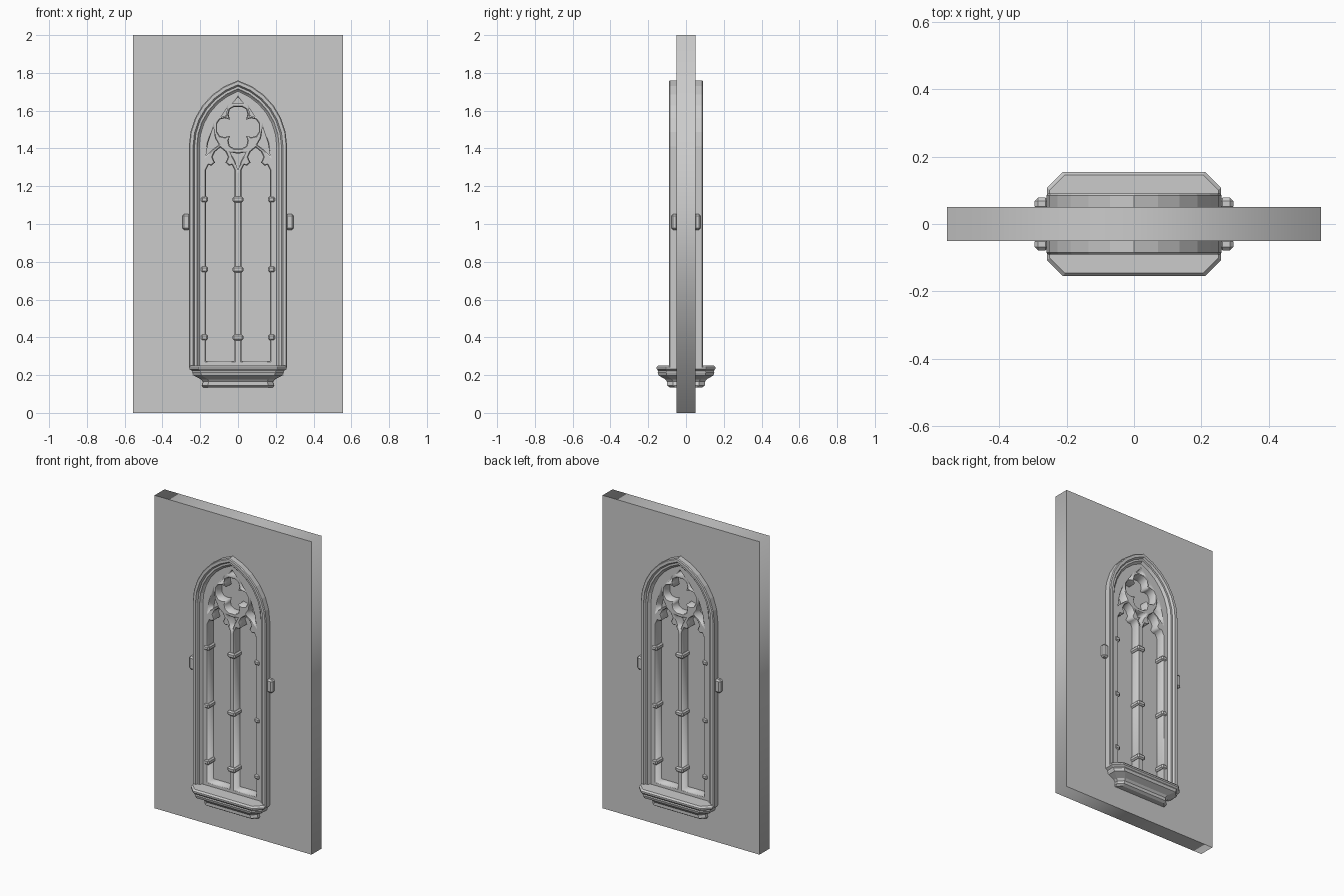
import bpy, bmesh, math
from mathutils import Matrix

if "Cube" in bpy.data.objects:
    bpy.data.objects.remove(bpy.data.objects["Cube"])

SPRING, HALF, R = 1.41, 0.26, 0.366
BASE = 0.24


def arch(inset, base=BASE, n=6):
    """Pointed arch outline from bottom right over the apex to bottom left."""
    r, cx = R - inset, HALF - R
    top = math.acos(-cx / r)
    right = [(HALF - inset, base)]
    right += [(cx + r * math.cos(top * i / n), SPRING + r * math.sin(top * i / n)) for i in range(n + 1)]
    right[-1] = (0, right[-1][1])
    return right + [(-x, z) for x, z in right[-2::-1]]


def plate(name, outlines, half_depth, bevel=0.0):
    """Filled outlines (inner ones are holes), extruded along y with a chamfer."""
    cu = bpy.data.curves.new(name, 'CURVE')
    cu.dimensions = '2D'
    cu.fill_mode = 'BOTH'
    cu.extrude = half_depth - bevel
    cu.bevel_depth = bevel
    cu.bevel_resolution = 0
    cu.offset = -bevel
    for pts in outlines:
        s = cu.splines.new('POLY')
        s.points.add(len(pts) - 1)
        for p, (x, z) in zip(s.points, pts):
            p.co = (x, z, 0, 1)
        s.use_cyclic_u = True
    ob = bpy.data.objects.new(name, cu)
    bpy.context.collection.objects.link(ob)
    bpy.ops.object.select_all(action='DESELECT')
    ob.select_set(True)
    bpy.context.view_layer.objects.active = ob
    bpy.ops.object.convert(target='MESH')
    ob = bpy.context.object
    ob.name = name
    ob.data.transform(Matrix.Rotation(math.pi / 2, 4, 'X'))
    return ob


def loft(name, rings, closed_ring, closed_loft):
    bm = bmesh.new()
    vs = [[bm.verts.new(p) for p in ring] for ring in rings]
    m, n = len(vs), len(vs[0])
    for i in range(m if closed_loft else m - 1):
        a, b = vs[i], vs[(i + 1) % m]
        for j in range(n if closed_ring else n - 1):
            k = (j + 1) % n
            bm.faces.new((a[j], a[k], b[k], b[j]))
    if closed_ring and not closed_loft:
        bm.faces.new(vs[0])
        bm.faces.new(vs[-1])
    bmesh.ops.recalc_face_normals(bm, faces=bm.faces)
    me = bpy.data.meshes.new(name)
    bm.to_mesh(me)
    bm.free()
    ob = bpy.data.objects.new(name, me)
    bpy.context.collection.objects.link(ob)
    return ob


def block(name, loc, size, bevel):
    bpy.ops.mesh.primitive_cube_add(size=1, location=loc)
    ob = bpy.context.object
    ob.name = name
    ob.data.transform(Matrix.Diagonal((*size, 1)))
    mod = ob.modifiers.new('chamfer', 'BEVEL')
    mod.width = bevel
    mod.segments = 1


def mirror_x(pts):
    return [(-x, z) for x, z in pts]


# Wall with arched hole, and thin pane
plate('wall', [[(-.555, 0), (.555, 0), (.555, 2), (-.555, 2)], arch(0.02, 0.2)], 0.05)
plate('pane', [arch(0.03)], 0.005)

# Moulded frame: (inset, y) profile swept along the arch, same on both faces
prof = [(0, .085), (.005, .09), (.022, .09), (.03, .077), (.042, .077), (.05, .066), (.06, .058)]
prof += [(d, -y) for d, y in reversed(prof)]
loft('frame', [[(x, y, z) for x, z in arch(d)] for d, y in prof], False, True)

# Tracery openings
half = [(.076, .275), (.076, 1.285), (.062, 1.312), (.046, 1.31), (.028, 1.325),
        (.041, 1.355), (.028, 1.382), (0, 1.405)]
lancet = [(.094 + x, z) for x, z in half] + [(.094 - x, z) for x, z in half[-2::-1]]
foil = [(.022, .11), (.044, .096), (.05, .07), (.043, .043), (.07, .05), (.096, .044), (.11, .022)]
quatrefoil = []
for sx, sz in ((1, 1), (1, -1), (-1, -1), (-1, 1)):
    quarter = [(sx * x, 1.51 + sz * z) for x, z in foil]
    quatrefoil += quarter if sx * sz > 0 else quarter[::-1]
dagger = [(.17, 1.36), (.158, 1.43), (.13, 1.515), (.122, 1.455), (.102, 1.42), (.135, 1.395)]
spandrel = [(.092, 1.565), (.058, 1.615), (.062, 1.575)]
top_eye = [(-.03, 1.637), (.03, 1.637), (0, 1.672)]
low_eye = [(-.042, 1.38), (0, 1.372), (.042, 1.38), (.016, 1.335), (0, 1.283), (-.016, 1.335)]
holes = [quatrefoil, top_eye, low_eye]
for h in (lancet, dagger, spandrel):
    holes += [h, mirror_x(h)]
plate('tracery', [arch(0.03)] + holes, 0.062, 0.005)

# Shaft rings on mullion and jambs
for z in (.4, .76, 1.13):
    block('mullion_ring', (0, 0, z), (.056, .146, .032), .008)
    for s in (-1, 1):
        block('jamb_ring', (s * .178, 0, z), (.038, .136, .032), .008)

# Label stops beside the frame, on both faces
for sx in (-1, 1):
    for sy in (-1, 1):
        block('label_stop', (sx * .274, sy * .06, 1.01), (.042, .036, .085), .01)

# Moulded sill with cut corners: (half x, half y, corner cut, z)
sill = [(.185, .085, .03, .135), (.19, .1, .03, .145), (.185, .1, .03, .165), (.195, .11, .035, .178),
        (.235, .145, .042, .198), (.243, .15, .045, .215), (.243, .147, .045, .222),
        (.258, .155, .048, .232), (.258, .155, .048, .242), (.25, .146, .045, .252)]
rings = []
for hx, hy, c, z in sill:
    q = [(hx, hy - c), (hx - c, hy)]
    p = q + [(-x, y) for x, y in q[::-1]]
    rings.append([(x, y, z) for x, y in p + [(-x, -y) for x, y in p]])
loft('sill', rings, True, False)
